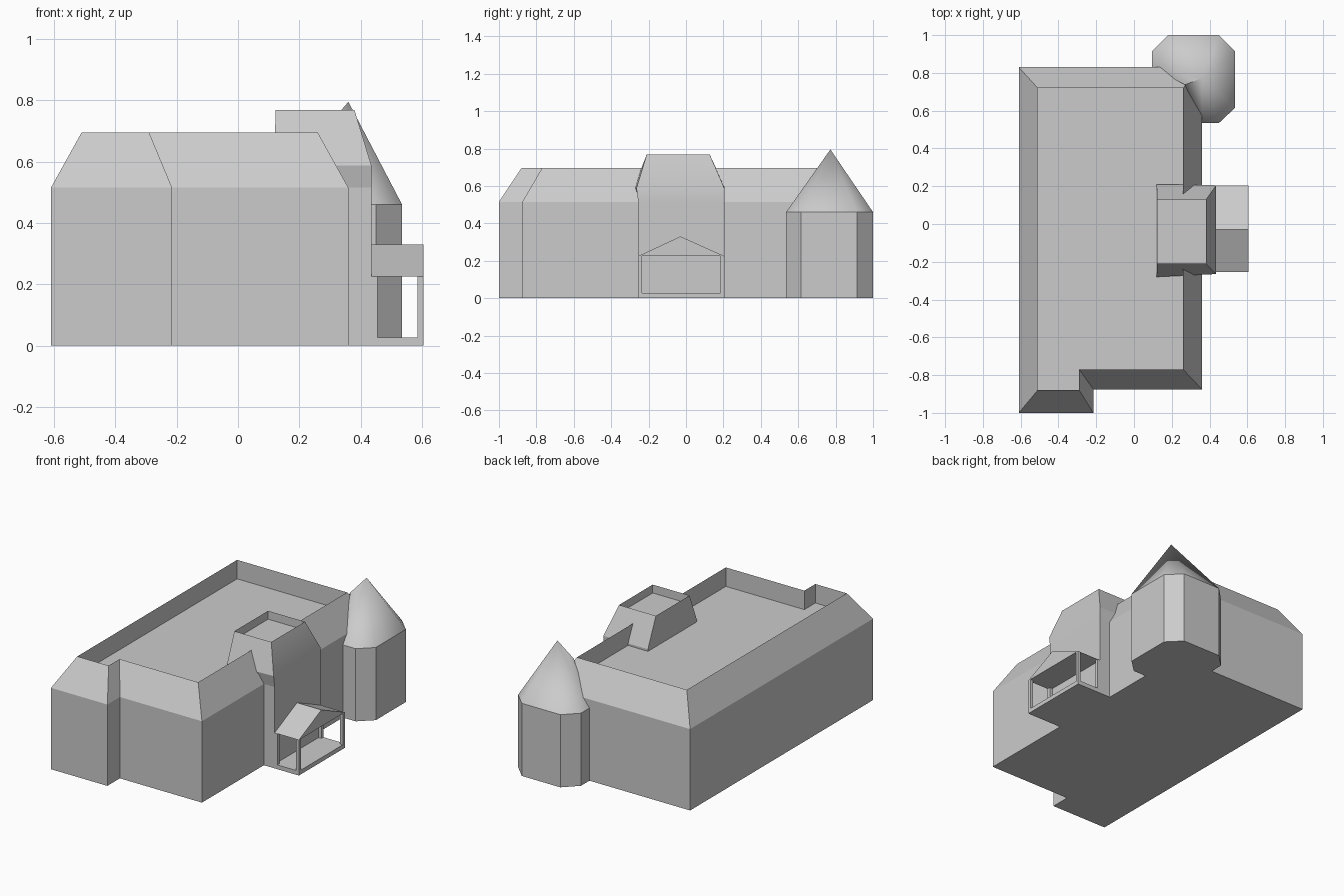
import bpy, bmesh, math

if "Cube" in bpy.data.objects:
    bpy.data.objects.remove(bpy.data.objects["Cube"])


def loft(name, rings, smooth=None):
    """Closed solid skinned through rings of 3D points, capped at both ends."""
    bm = bmesh.new()
    loops = [[bm.verts.new(p) for p in r] for r in rings]
    n = len(loops[0])
    for a, b in zip(loops, loops[1:]):
        for i in range(n):
            j = (i + 1) % n
            bm.faces.new((a[i], a[j], b[j], b[i]))
    bm.faces.new(loops[0][::-1])
    bm.faces.new(loops[-1])
    return finish(name, bm, smooth)


def finish(name, bm, smooth=None):
    bmesh.ops.recalc_face_normals(bm, faces=bm.faces[:])
    me = bpy.data.meshes.new(name)
    bm.to_mesh(me)
    bm.free()
    ob = bpy.data.objects.new(name, me)
    bpy.context.collection.objects.link(ob)
    if smooth:
        bpy.ops.object.select_all(action='DESELECT')
        ob.select_set(True)
        bpy.context.view_layer.objects.active = ob
        bpy.ops.object.shade_smooth_by_angle(angle=math.radians(smooth))
    return ob


def at(poly, z):
    return [(x, y, z) for x, y in poly]


def rect(x0, x1, y0, y1):
    return [(x0, y0), (x1, y0), (x1, y1), (x0, y1)]


def box(name, x0, x1, y0, y1, z0, z1):
    r = rect(x0, x1, y0, y1)
    return loft(name, [at(r, z0), at(r, z1)])


# Main building: walls, sloped roof skirt, recessed flat roof
foot = [(-.61, -1), (-.215, -1), (-.215, -.875), (.36, -.875), (.36, .83), (-.61, .83)]
top = [(-.51, -.88), (-.29, -.88), (-.29, -.77), (.26, -.77), (.26, .72), (-.51, .72)]
loft("main_building", [at(foot, 0), at(foot, .515), at(top, .695), at(top, .575)])

# Entrance bay: projecting wall and its own sloped, recessed roof
box("bay_wall", .36, .435, -.255, .205, 0, .515)
low, eave = rect(.12, .435, -.255, .205), [(.12, -.28), (.435, -.265), (.435, .205), (.12, .21)]
crown = rect(.122, .38, -.21, .127)
loft("bay_roof", [at(low, .515), at(eave, .588), at(crown, .768), at(crown, .715)], 25)

# Porch: slab, corner posts, gabled roof
box("porch_floor", .435, .605, -.255, .205, 0, .027)
for i, x in enumerate((.435, .585)):
    for j, y in enumerate((-.255, .185)):
        box(f"porch_post_{i}{j}", x, x + .02, y, y + .02, .027, .225)
gable = [(-.255, .225), (.205, .225), (-.03, .33)]
loft("porch_roof", [[(x, y, z) for y, z in gable] for x in (.435, .605)])

# Corner tower: chamfered plan
plan = [(.36, .535), (.45, .535), (.535, .615), (.535, .915), (.45, 1), (.18, 1),
        (.095, .915), (.095, .83), (.36, .83)]
loft("tower_wall", [at(plan, 0), at(plan, .46)])

# Tower spire: fan to the apex, its inner corner riding up on the main roof
bm = bmesh.new()
base = [bm.verts.new(p) for p in at(plan[:-1], .46) + [(.27, .737, .69)]]
apex = bm.verts.new((.36, .772, .795))
for a, b in zip(base, base[1:] + base[:1]):
    bm.faces.new((a, b, apex))
finish("tower_spire", bm, 50)
